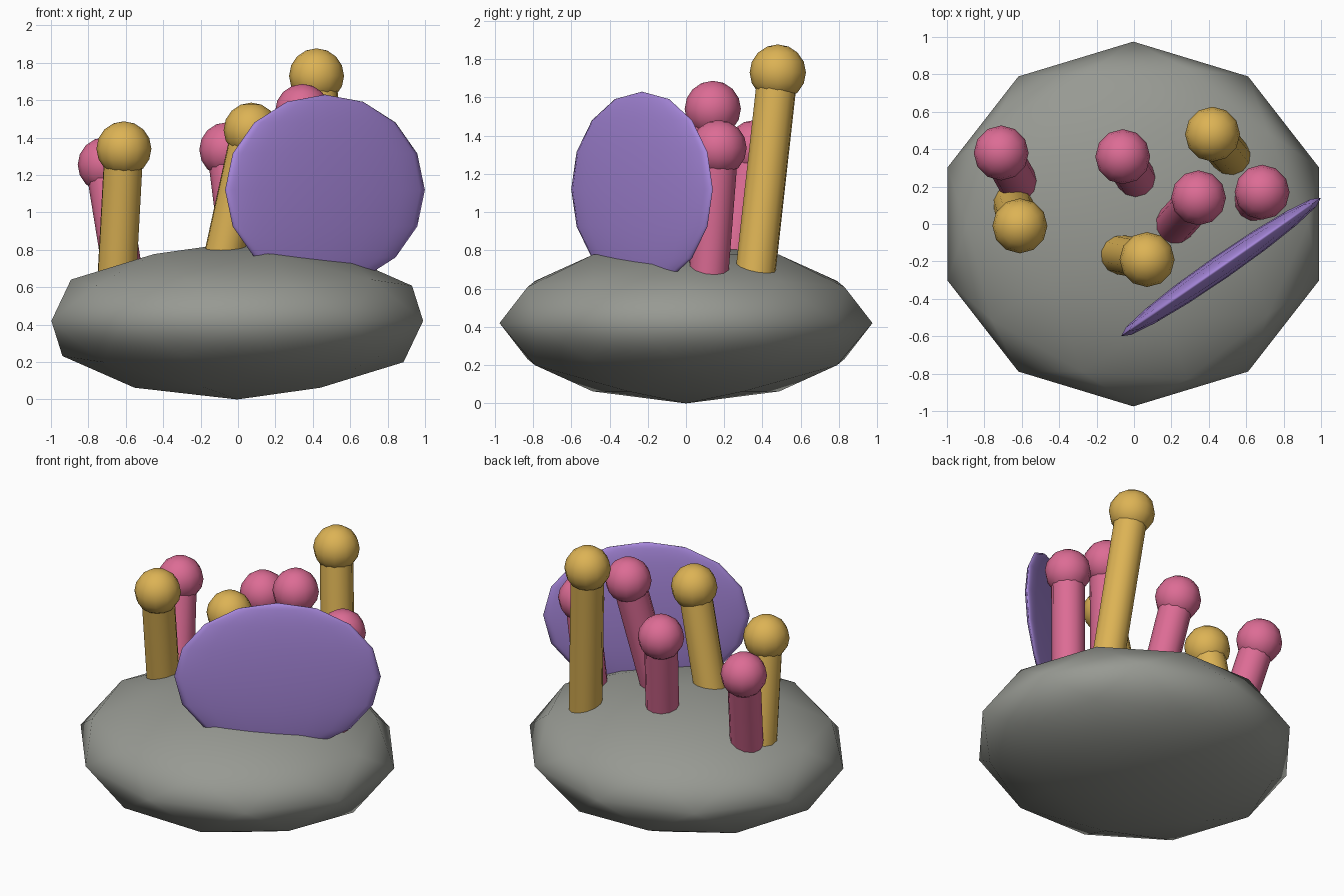
import bpy
from mathutils import Vector

if "Cube" in bpy.data.objects:
    bpy.data.objects.remove(bpy.data.objects["Cube"])


def material(name, rgb):
    m = bpy.data.materials.new(name)
    m.diffuse_color = (*rgb, 1)
    m.use_nodes = True
    m.node_tree.nodes["Principled BSDF"].inputs["Base Color"].default_value = m.diffuse_color
    return m


GREY = material("rock grey", (0.31, 0.32, 0.29))
GOLD = material("gold", (0.72, 0.45, 0.09))
PINK = material("pink", (0.72, 0.15, 0.30))
PURPLE = material("purple", (0.38, 0.24, 0.70))


def finish(name, mat, angle=None):
    ob = bpy.context.object
    ob.name = name
    ob.data.materials.append(mat)
    if angle is None:
        bpy.ops.object.shade_smooth()
    else:
        bpy.ops.object.shade_smooth_by_angle(angle=angle)
    return ob


def polyp(name, mat, base, tip):
    """Leaning round stem rooted in the rock, with a ball on its end."""
    base, tip = Vector(base), Vector(tip)
    axis = (tip - base).normalized()
    foot = base - axis * 0.1
    bpy.ops.mesh.primitive_cylinder_add(vertices=12, radius=0.106, depth=(tip - foot).length,
                                        location=(foot + tip) / 2)
    stem = finish(name + "_stem", mat, 0.7)
    stem.rotation_mode = 'QUATERNION'
    stem.rotation_quaternion = axis.to_track_quat('Z', 'Y')
    bpy.ops.mesh.primitive_uv_sphere_add(segments=12, ring_count=8, radius=0.147, location=tip)
    finish(name + "_ball", mat)


# Flattened faceted rock
bpy.ops.mesh.primitive_ico_sphere_add(subdivisions=2, radius=1, location=(-0.004, 0, 0.42))
finish("rock", GREY).scale = (1.045, 0.975, 0.42)

# Upright fan: thin ellipsoid turned towards the front right
bpy.ops.mesh.primitive_uv_sphere_add(segments=16, ring_count=8, radius=1,
                                     location=(0.465, -0.23, 1.12), rotation=(0, 0, 0.606))
finish("fan", PURPLE).scale = (0.65, 0.065, 0.51)

# Polyps: colour, point on the rock, ball centre
polyps = [
    ("gold_left", GOLD, (-0.645, 0.10, 0.70), (-0.61, -0.01, 1.34)),
    ("gold_middle", GOLD, (-0.07, -0.165, 0.80), (0.07, -0.19, 1.44)),
    ("gold_tall", GOLD, (0.515, 0.365, 0.70), (0.42, 0.48, 1.73)),
    ("pink_left", PINK, (-0.62, 0.22, 0.70), (-0.71, 0.38, 1.255)),
    ("pink_back", PINK, (0.01, 0.245, 0.78), (-0.06, 0.36, 1.335)),
    ("pink_middle", PINK, (0.22, 0.0, 0.79), (0.345, 0.14, 1.54)),
    ("pink_right", PINK, (0.64, 0.12, 0.70), (0.685, 0.17, 1.335)),
]
for p in polyps:
    polyp(*p)
